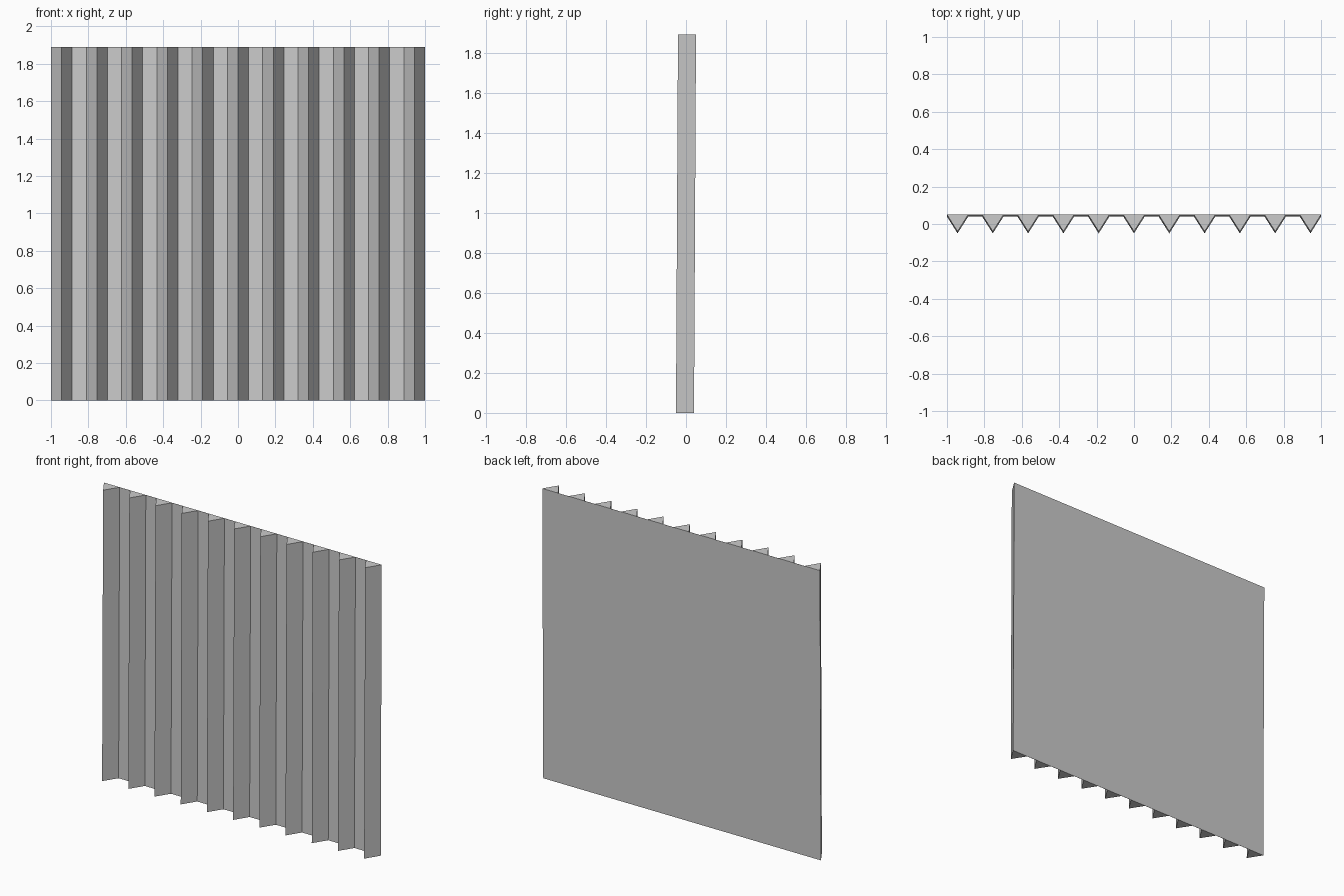
import bpy, bmesh

if "Cube" in bpy.data.objects:
    bpy.data.objects.remove(bpy.data.objects["Cube"])

RIBS = 11
HEIGHT = 1.89
RIB_W = 0.113                       # width of a rib at the sheet
PITCH = (2 - RIB_W) / (RIBS - 1)
BACK, TIP = 0.04, -0.05             # y of sheet back and rib tips at the base
LEAN = 0.01                         # slight backward lean at the top
SHEET = 0.001                       # very thin web between ribs

# Cross-section: flat back with triangular ribs on the front
profile = [(1, BACK), (-1, BACK)]
for i in range(RIBS):
    x = -1 + i * PITCH
    if i > 0:
        profile.append((x, BACK - SHEET))
    profile.append((x + RIB_W / 2, TIP))
    if i < RIBS - 1:
        profile.append((x + RIB_W, BACK - SHEET))

# Extrude the section upwards along the lean
bm = bmesh.new()
base = bm.faces.new([bm.verts.new((x, y, 0)) for x, y in profile])
top = bmesh.ops.extrude_face_region(bm, geom=[base], use_keep_orig=True)["geom"]
bmesh.ops.translate(bm, vec=(0, LEAN, HEIGHT),
                    verts=[v for v in top if isinstance(v, bmesh.types.BMVert)])
bmesh.ops.recalc_face_normals(bm, faces=bm.faces)

mesh = bpy.data.meshes.new("ribbed_panel")
bm.to_mesh(mesh)
bm.free()
panel = bpy.data.objects.new("ribbed_panel", mesh)
bpy.context.collection.objects.link(panel)
